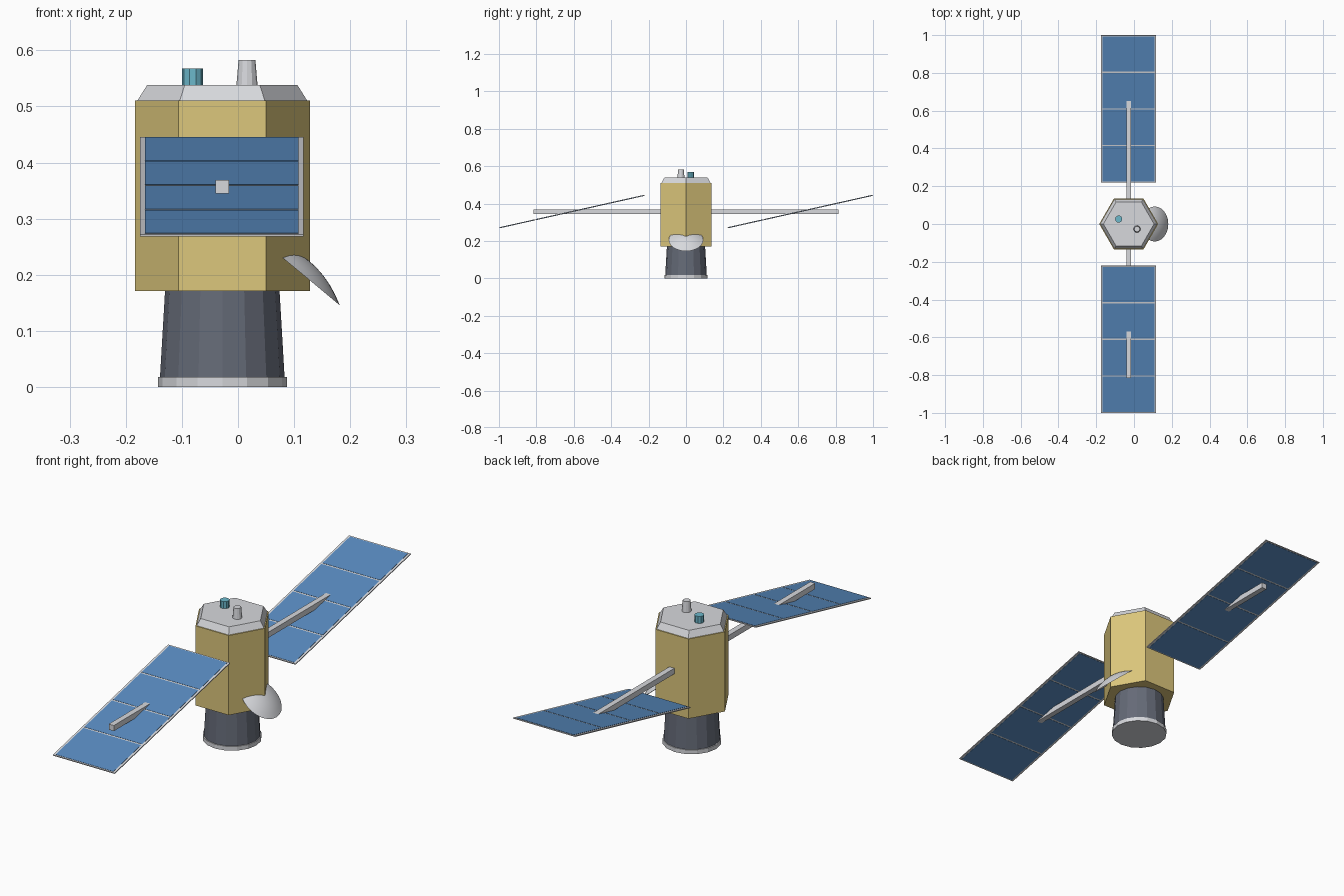
import bpy, bmesh
from math import cos, sin, pi, atan2, hypot
from mathutils import Matrix, Vector

if "Cube" in bpy.data.objects:
    bpy.data.objects.remove(bpy.data.objects["Cube"])


def material(name, rgb):
    m = bpy.data.materials.new(name)
    m.use_nodes = True
    color = (*rgb, 1)
    m.diffuse_color = color
    m.node_tree.nodes["Principled BSDF"].inputs["Base Color"].default_value = color
    return m


GOLD = material("gold foil", (0.72, 0.57, 0.2))
GREY = material("light grey metal", (0.68, 0.69, 0.72))
DARK = material("dark engine metal", (0.13, 0.145, 0.185))
BLUE = material("solar blue", (0.1, 0.26, 0.53))
TEAL = material("teal sensor", (0.15, 0.48, 0.6))

CX = -0.028            # body axis
BOOM_Z = 0.357


def make_object(name, bm, mats, matrix=Matrix()):
    bmesh.ops.recalc_face_normals(bm, faces=bm.faces)
    mesh = bpy.data.meshes.new(name)
    bm.to_mesh(mesh)
    bm.free()
    for m in mats:
        mesh.materials.append(m)
    ob = bpy.data.objects.new(name, mesh)
    ob.matrix_world = matrix
    bpy.context.collection.objects.link(ob)
    return ob


def turned(name, profile, sides, mat, x=CX, y=0.0):
    """Closed solid turned from (radius, height) pairs."""
    bm = bmesh.new()
    rings = [[bm.verts.new((r * cos(2 * pi * i / sides), r * sin(2 * pi * i / sides), z))
              for i in range(sides)] for r, z in profile]
    for a, b in zip(rings, rings[1:]):
        for i in range(sides):
            j = (i + 1) % sides
            bm.faces.new((a[i], a[j], b[j], b[i]))
    bm.faces.new(rings[0][::-1])
    bm.faces.new(rings[-1])
    return make_object(name, bm, [mat], Matrix.Translation((x, y, 0)))


def add_box(bm, size, centre, slot=0):
    mat = Matrix.Translation(centre) @ Matrix.Diagonal((*size, 1))
    made = bmesh.ops.create_cube(bm, size=1, matrix=mat)
    for f in {f for v in made["verts"] for f in v.link_faces}:
        f.material_index = slot


# Body, cap and engine
turned("body", [(0.156, 0.171), (0.156, 0.511)], 6, GOLD)
turned("body_cap", [(0.151, 0.511), (0.134, 0.538)], 6, GREY)
turned("engine_housing", [(0.111, 0.018), (0.102, 0.172)], 16, DARK)
turned("engine_ring", [(0.115, 0), (0.115, 0.018)], 16, GREY)

# Roof instruments
turned("roof_sensor", [(0.019, 0.536), (0.019, 0.568)], 10, TEAL, -0.081, 0.026)
turned("roof_nozzle", [(0.019, 0.536), (0.015, 0.583)], 12, GREY, 0.016, -0.027)

# Boom through the body
bm = bmesh.new()
add_box(bm, (0.024, 1.63, 0.024), (0, 0, 0))
make_object("panel_boom", bm, [GREY], Matrix.Translation((CX, 0, BOOM_Z)))

# Tilted solar panels: grey frame with four cells showing on both faces
RUN, RISE = 0.778, 0.174
length, tilt = hypot(RUN, RISE), atan2(RISE, RUN)
for name, side in (("front_solar_panel", -1), ("back_solar_panel", 1)):
    bm = bmesh.new()
    add_box(bm, (0.292, length, 0.004), (0, 0, 0))
    pitch = (length - 0.004) / 4
    for i in range(4):
        add_box(bm, (0.273, pitch - 0.007, 0.006), (0, (i - 1.5) * pitch, 0), 1)
    place = Matrix.Translation((CX - 0.001, side * 0.61, BOOM_Z)) @ Matrix.Rotation(tilt, 4, "X")
    make_object(name, bm, [GREY, BLUE], place)

# Shallow dish set into the lower left corner of the body
R, DEPTH, SEG, RINGS = 0.093, 0.026, 24, 5
bm = bmesh.new()
apex = bm.verts.new((0, 0, DEPTH))
previous = None
for k in range(1, RINGS + 1):
    t = k / RINGS
    ring = [bm.verts.new((R * t * cos(2 * pi * i / SEG), R * t * sin(2 * pi * i / SEG),
                          DEPTH * (1 - t * t))) for i in range(SEG)]
    for i in range(SEG):
        j = (i + 1) % SEG
        if previous:
            bm.faces.new((previous[i], ring[i], ring[j], previous[j]))
        else:
            bm.faces.new((apex, ring[i], ring[j]))
    previous = ring
turn = Vector((0.64, 0, 0.77)).to_track_quat("Z", "Y").to_matrix().to_4x4()
dish = make_object("dish_antenna", bm, [GREY], Matrix.Translation((0.11, 0, 0.205)) @ turn)
for p in dish.data.polygons:
    p.use_smooth = True
